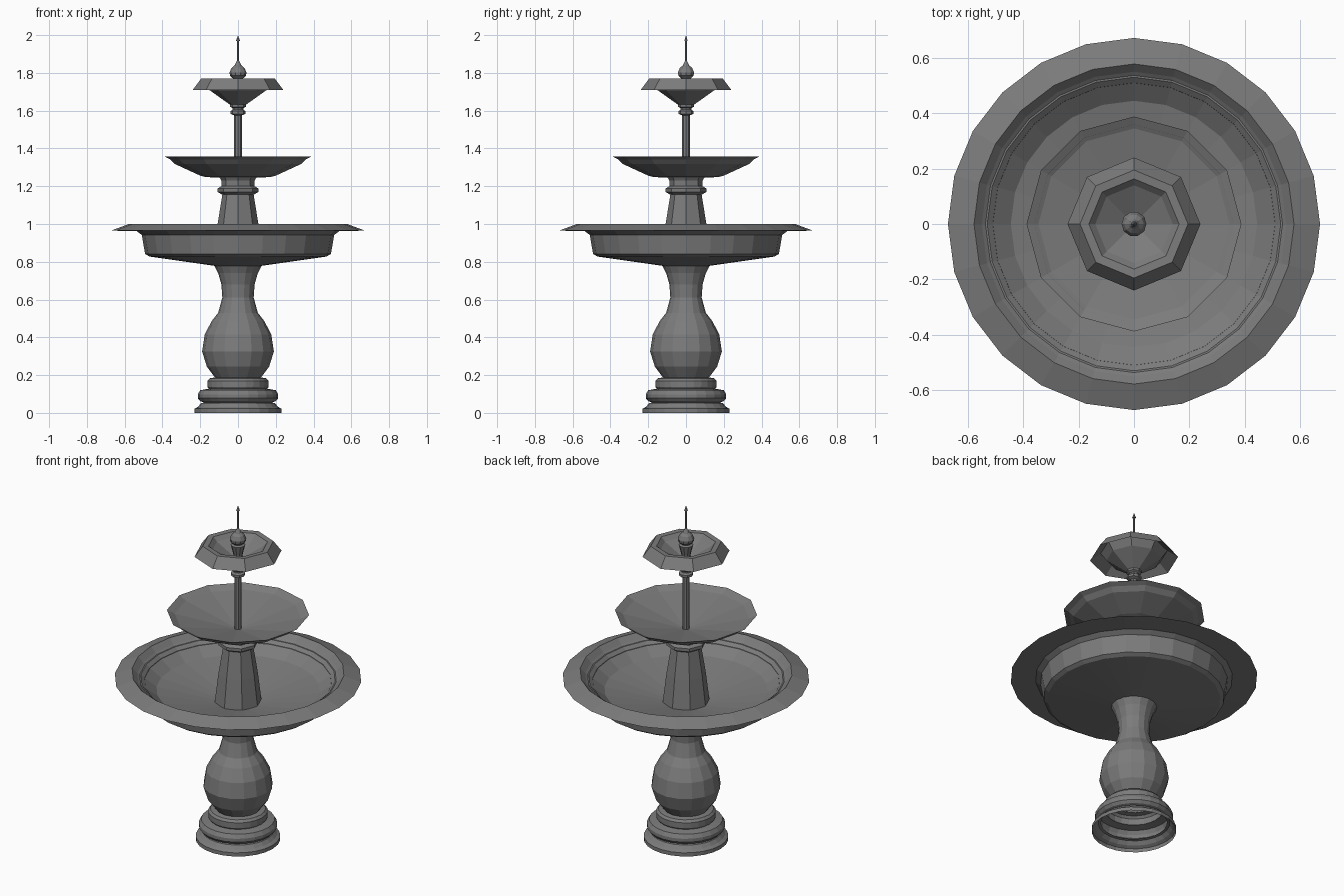
import bpy
import bmesh
from math import cos, sin, tau

stone = bpy.data.materials.new("dark_grey_stone")
stone.diffuse_color = (0.2, 0.2, 0.2, 1.0)


def lathe(name, sides, profile):
    """Turn (radius, height) points about z; a zero radius makes a pole."""
    bm = bmesh.new()
    rings = []
    for r, z in profile:
        if r == 0:
            rings.append([bm.verts.new((0, 0, z))] * sides)
        else:
            rings.append([bm.verts.new((r * cos(tau * i / sides), r * sin(tau * i / sides), z))
                          for i in range(sides)])
    for low, high in zip(rings, rings[1:]):
        for i in range(sides):
            j = (i + 1) % sides
            corners = []
            for v in (low[i], low[j], high[j], high[i]):
                if v not in corners:
                    corners.append(v)
            bm.faces.new(corners)
    mesh = bpy.data.meshes.new(name)
    bm.to_mesh(mesh)
    bm.free()
    mesh.materials.append(stone)
    obj = bpy.data.objects.new(name, mesh)
    bpy.context.collection.objects.link(obj)
    return obj


# Moulded foot, hollow underneath
lathe("base", 24, [
    (0.23, 0), (0.23, 0.022), (0.212, 0.032), (0.195, 0.052), (0.18, 0.055),
    (0.2, 0.062), (0.213, 0.078), (0.213, 0.098), (0.2, 0.12), (0.155, 0.128),
    (0.162, 0.138), (0.162, 0.17), (0.15, 0.183), (0.12, 0.188)])

# Vase-shaped pillar
lathe("baluster", 16, [
    (0.12, 0.185), (0.165, 0.245), (0.19, 0.325), (0.176, 0.415), (0.14, 0.485),
    (0.105, 0.53), (0.083, 0.61), (0.088, 0.68), (0.105, 0.74), (0.13, 0.79)])

# Large lower basin with sloping overhanging rim
lathe("lower_basin", 24, [
    (0, 0.77), (0.12, 0.778), (0.47, 0.828), (0.492, 0.842), (0.51, 0.945),
    (0.53, 0.962), (0.672, 0.965), (0.578, 1.0), (0.55, 0.972), (0.445, 0.895),
    (0.12, 0.828), (0, 0.822)])

# Tapered column with collar
lathe("column", 8, [
    (0.13, 0.82), (0.108, 1.0), (0.083, 1.155), (0.108, 1.17), (0.108, 1.188),
    (0.088, 1.2), (0.088, 1.23), (0.1, 1.25)])

# Middle bowl
lathe("middle_bowl", 12, [
    (0, 1.244), (0.17, 1.248), (0.2, 1.256), (0.335, 1.318), (0.36, 1.343),
    (0.388, 1.357), (0.345, 1.335), (0, 1.258)])

# Slim pole and its collars
lathe("pole", 8, [
    (0.02, 1.25), (0.02, 1.575), (0.04, 1.583), (0.04, 1.597), (0.028, 1.605),
    (0.028, 1.613), (0.042, 1.62), (0.042, 1.645)])

# Small upper bowl with drooping rim
lathe("upper_bowl", 8, [
    (0, 1.625), (0.04, 1.63), (0.15, 1.708), (0.182, 1.752), (0.24, 1.71),
    (0.195, 1.77), (0.163, 1.768), (0.14, 1.745), (0, 1.67)])

# Ball finial on a flared stem
lathe("finial", 10, [
    (0.022, 1.665), (0.026, 1.71), (0.04, 1.765), (0.026, 1.77), (0.042, 1.785),
    (0.045, 1.802), (0.035, 1.825), (0.018, 1.84), (0.006, 1.863), (0, 1.866)])

# Needle jet with pointed tip
lathe("spire", 6, [(0.005, 1.85), (0.005, 1.968), (0.011, 1.968), (0, 2.0)])
